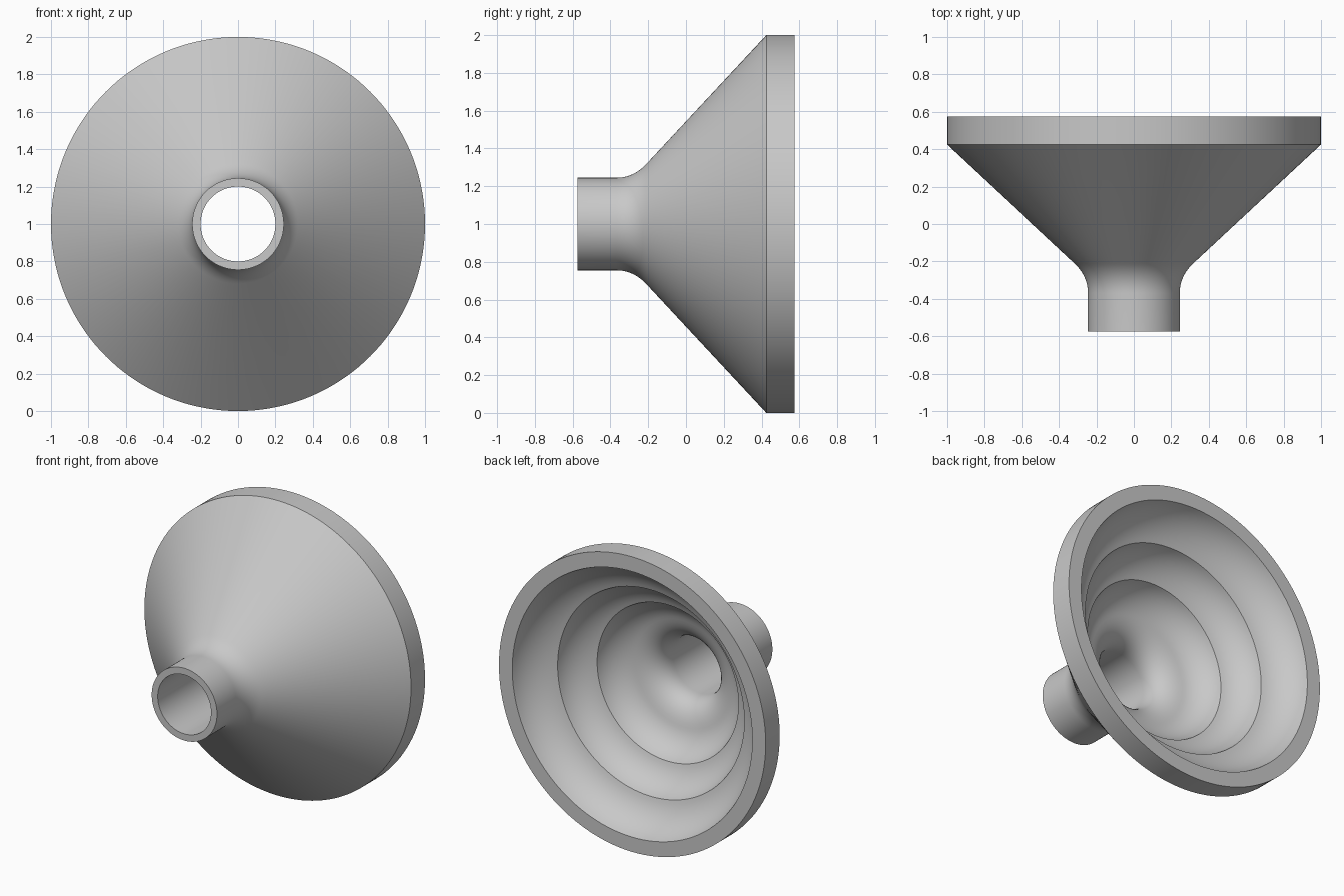
import bpy, bmesh, math
from mathutils import Vector

cube = bpy.data.objects.get("Cube")
if cube:
    bpy.data.objects.remove(cube)

SEGMENTS = 144


def arc(a, b, half_angle, steps=12):
    """Circular arc from a to b in (radius, y), bulging to the left of travel."""
    a, b = Vector(a), Vector(b)
    chord = b - a
    along = chord.normalized()
    side = Vector((-along.y, along.x))
    rad = chord.length / 2 / math.sin(half_angle)
    centre = (a + b) / 2 - side * rad * math.cos(half_angle)
    angles = [half_angle * (2 * i / steps - 1) for i in range(steps + 1)]
    return [centre + rad * (along * math.sin(t) + side * math.cos(t)) for t in angles]


def bend(a, corner, b, steps=12):
    """Smooth fillet from a to b, tangent to both lines through the corner."""
    a, corner, b = Vector(a), Vector(corner), Vector(b)
    ts = [i / steps for i in range(steps + 1)]
    return [a * (1 - t) ** 2 + corner * 2 * t * (1 - t) + b * t * t for t in ts]


# Outer wall: tube, flared neck, cone and rim
profile = [Vector((0.2, -0.575)), Vector((0.245, -0.575))]
profile += bend((0.245, -0.37), (0.245, -0.277), (0.32, -0.208))
profile += [Vector((1, 0.425)), Vector((1, 0.575))]

# Inner wall: three hollow steps, then a rounded throat into the bore
crests = [(0.9, 0.575), (0.7, 0.375), (0.53, 0.195), (0.36, 0.03)]
for a, b in zip(crests, crests[1:]):
    profile += arc(a, b, math.radians(30))
profile += bend(crests[-1], (0.2, -0.013), (0.2, -0.15))

# Revolve the closed profile around the horizontal axis
bm = bmesh.new()
verts = [bm.verts.new((p.x, p.y, 0)) for p in profile]
edges = [bm.edges.new((v, verts[(i + 1) % len(verts)])) for i, v in enumerate(verts)]
bmesh.ops.spin(bm, geom=verts + edges, cent=(0, 0, 0), axis=(0, 1, 0),
               angle=math.tau, steps=SEGMENTS, use_duplicate=False)
bmesh.ops.remove_doubles(bm, verts=bm.verts, dist=0.0005)
bmesh.ops.recalc_face_normals(bm, faces=bm.faces)
bmesh.ops.translate(bm, verts=bm.verts, vec=(0, 0, 1))

mesh = bpy.data.meshes.new("stepped_funnel")
bm.to_mesh(mesh)
bm.free()
funnel = bpy.data.objects.new("stepped_funnel", mesh)
bpy.context.collection.objects.link(funnel)

# Plain grey
colour = (0.58, 0.58, 0.58, 1)
grey = bpy.data.materials.new("grey")
grey.use_nodes = True
grey.diffuse_color = colour
grey.node_tree.nodes["Principled BSDF"].inputs["Base Color"].default_value = colour
mesh.materials.append(grey)

bpy.context.view_layer.objects.active = funnel
funnel.select_set(True)
bpy.ops.object.shade_smooth_by_angle(angle=math.radians(30))
